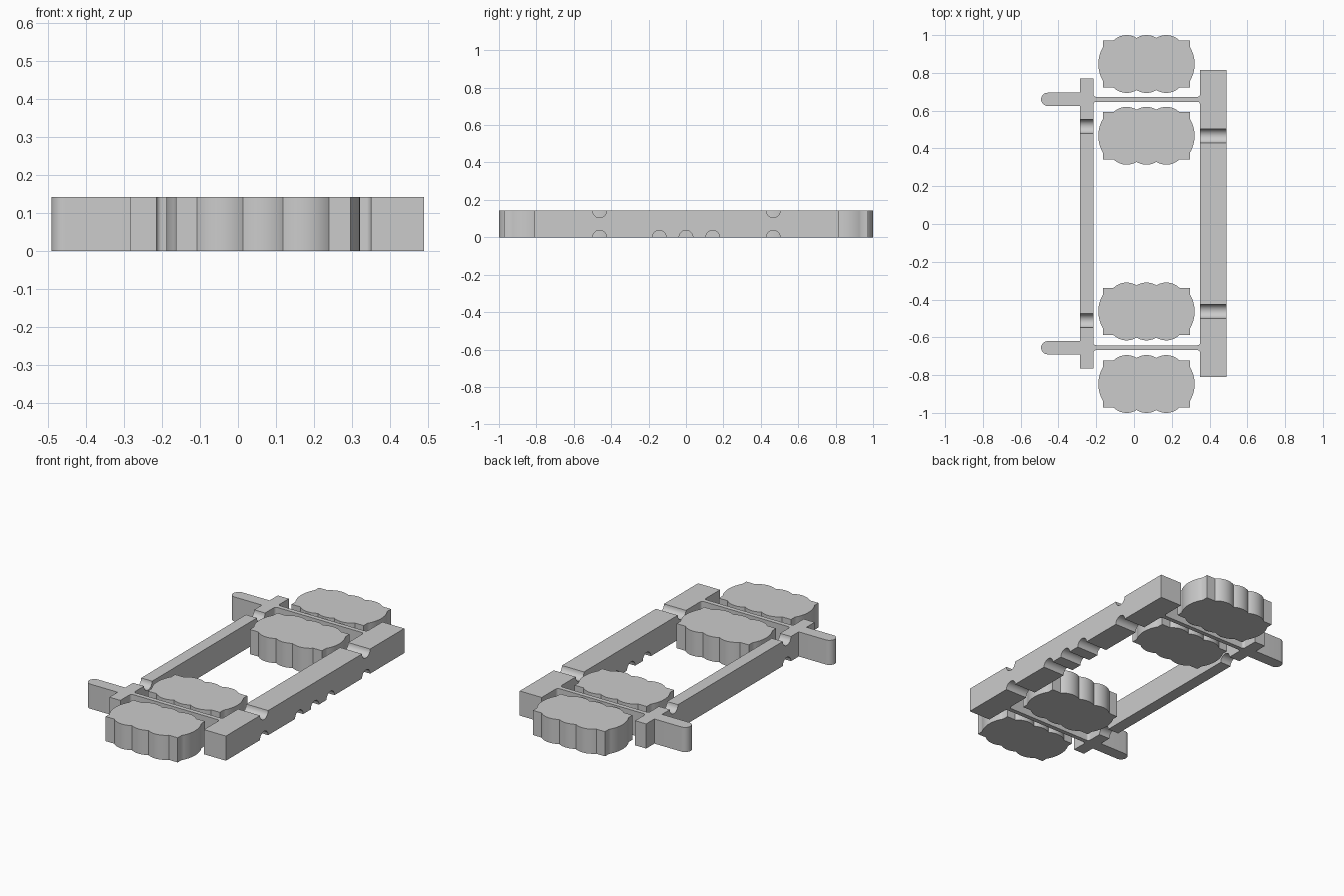
import bpy, bmesh
from math import cos, sin, radians, asin, degrees
from mathutils import Vector

cube = bpy.data.objects.get("Cube")
if cube:
    bpy.data.objects.remove(cube, do_unlink=True)

HEIGHT = 0.142
GROOVE = 0.037

grey = bpy.data.materials.new("plain grey")
grey.use_nodes = True
grey.diffuse_color = (0.6, 0.6, 0.6, 1)
grey.node_tree.nodes["Principled BSDF"].inputs["Base Color"].default_value = (0.6, 0.6, 0.6, 1)


def arc(cx, cy, r, start, end, steps=12):
    """Points along an arc, angles in degrees."""
    angles = [radians(start + (end - start) * i / steps) for i in range(steps + 1)]
    return [(cx + r * cos(a), cy + r * sin(a)) for a in angles]


def prism(name, outline, to_3d, offset):
    """Extrude a flat outline into a solid."""
    bm = bmesh.new()
    face = bm.faces.new([bm.verts.new(to_3d(u, v)) for u, v in outline])
    result = bmesh.ops.extrude_face_region(bm, geom=[face])
    moved = [g for g in result["geom"] if isinstance(g, bmesh.types.BMVert)]
    bmesh.ops.translate(bm, verts=moved, vec=Vector(offset))
    bmesh.ops.remove_doubles(bm, verts=bm.verts, dist=0.0001)
    bmesh.ops.recalc_face_normals(bm, faces=bm.faces)
    mesh = bpy.data.meshes.new(name)
    bm.to_mesh(mesh)
    bm.free()
    mesh.materials.append(grey)
    obj = bpy.data.objects.new(name, mesh)
    bpy.context.collection.objects.link(obj)
    bpy.ops.object.select_all(action='DESELECT')
    obj.select_set(True)
    bpy.context.view_layer.objects.active = obj
    bpy.ops.object.shade_smooth_by_angle(angle=radians(30))
    return obj


def upright(name, outline):
    return prism(name, outline, lambda x, y: (x, y, 0), (0, 0, HEIGHT))


def beam(name, x0, x1, y0, y1, top, bottom):
    """Long bar whose side profile has round grooves cut across it."""
    side = [(y0, 0)]
    for y in sorted(bottom):
        side += arc(y, 0, GROOVE, 180, 0)
    side += [(y1, 0), (y1, HEIGHT)]
    for y in sorted(top, reverse=True):
        side += arc(y, HEIGHT, GROOVE, 0, -180)
    side.append((y0, HEIGHT))
    prism(name, side, lambda y, z: (x0, y, z), (x1 - x0, 0, 0))


# Side beams
wide = [-0.462, 0.467]
narrow = [-0.512, 0.517]
beam("wide_beam", 0.35, 0.49, -0.81, 0.815, wide, wide + [-0.143, 0, 0.143])
beam("narrow_beam", -0.285, -0.215, -0.765, 0.77, narrow, narrow)

# Thin crossbars with filleted ends, and round-ended pegs
for end, y in (("front", -0.655), ("back", 0.66)):
    t, r = 0.013, 0.015
    left, right = -0.215, 0.35
    bar = arc(left + r, y - t - r, r, 180, 90, 6)
    bar += arc(right - r, y - t - r, r, 90, 0, 6)
    bar += arc(right - r, y + t + r, r, 0, -90, 6)
    bar += arc(left + r, y + t + r, r, 270, 180, 6)
    upright(end + "_crossbar", bar)
    peg = [(-0.285, y - 0.035), (-0.285, y + 0.035)]
    peg += arc(-0.457, y, 0.035, 90, 270, 16)
    upright(end + "_peg", peg)


# Scalloped pads
def pad_outline(cy):
    cx, half_x, half_y = 0.066, 0.23, 0.125
    r, pitch, rise = 0.1, 0.105, 0.028
    dip = degrees(asin(pitch / 2 / r))
    foot = degrees(asin((r - rise) / r))
    end_r, end_half = 0.175, 0.09
    swing = degrees(asin(end_half / end_r))
    depth = end_r * cos(radians(swing))
    half = [(half_x, -half_y)]
    half += arc(half_x - depth, 0, end_r, -swing, swing, 16)
    half.append((half_x, half_y))
    base = half_y + rise - r
    half += arc(pitch, base, r, foot, 90 + dip)
    half += arc(0, base, r, 90 - dip, 90 + dip)
    half += arc(-pitch, base, r, 90 - dip, 180 - foot)
    # the other half is the same line turned half a circle
    points = half + [(-x, -y) for x, y in half]
    clean = [p for i, p in enumerate(points)
             if (Vector(p) - Vector(points[i - 1])).length > 0.0005]
    return [(cx + x, cy + y) for x, y in clean]


pads = {"front_outer_pad": -0.847, "front_inner_pad": -0.463,
        "back_inner_pad": 0.467, "back_outer_pad": 0.847}
for name, y in pads.items():
    upright(name, pad_outline(y))
